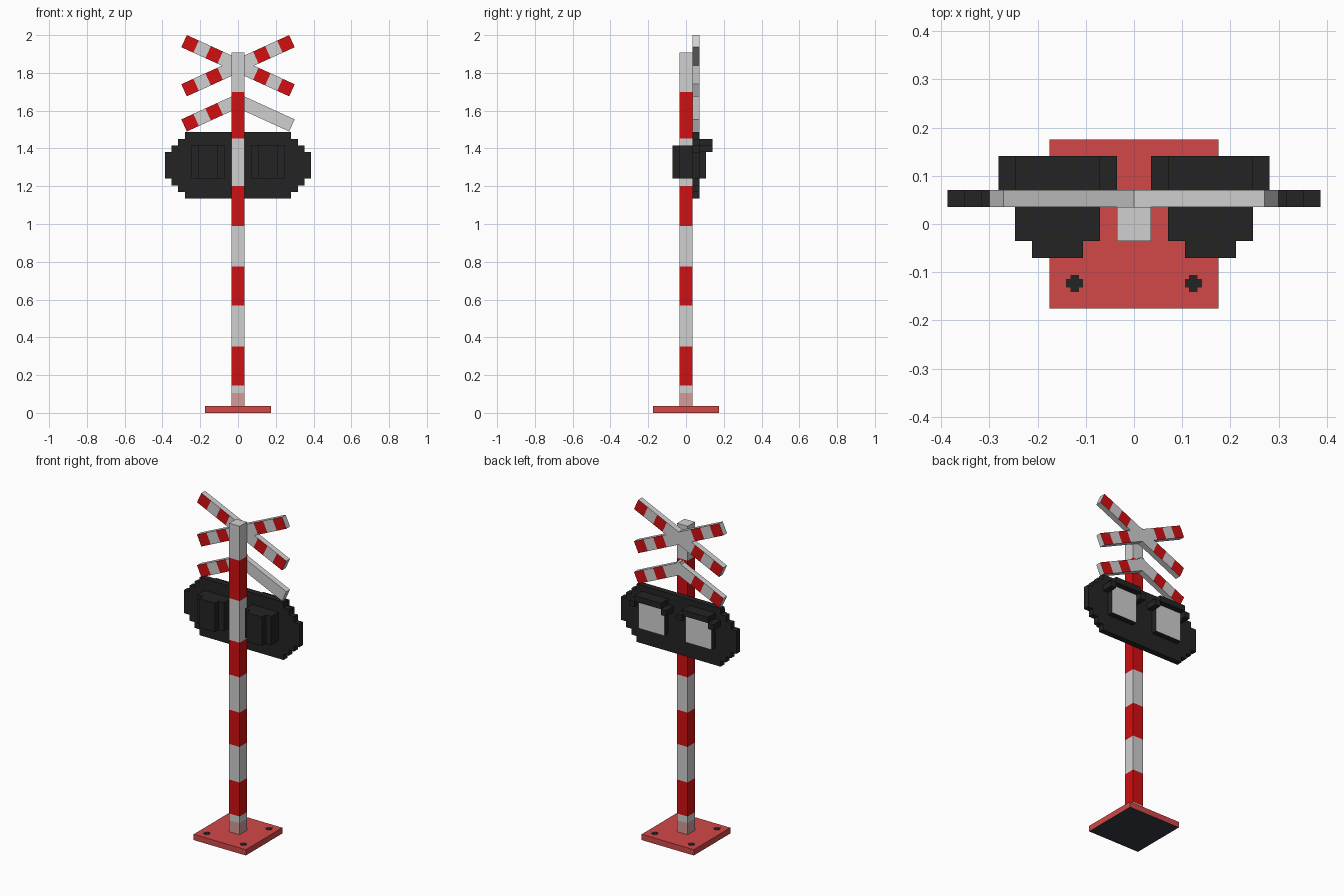
import bpy, bmesh, math
from mathutils import Matrix, Vector

if "Cube" in bpy.data.objects:
    bpy.data.objects.remove(bpy.data.objects["Cube"])


def material(name, rgb):
    lin = [((c / 255 + 0.055) / 1.055) ** 2.4 for c in rgb]
    m = bpy.data.materials.new(name)
    m.diffuse_color = (*lin, 1)
    m.use_nodes = True
    m.node_tree.nodes["Principled BSDF"].inputs["Base Color"].default_value = m.diffuse_color
    return m


WHITE = material("light grey", (208, 208, 208))
RED = material("bright red", (210, 15, 17))
BLACK = material("black", (36, 36, 37))
BASE = material("faded red", (210, 72, 72))
PINK = material("pinkish grey", (213, 155, 153))
SLATE = material("dark slate", (52, 58, 70))

U = 0.0352            # basic grid unit of the blocky design
ANGLE = math.radians(24.5)


def finish(name, bm, mats, rule=None):
    """Turn a bmesh into an object, colouring faces by a rule."""
    bmesh.ops.recalc_face_normals(bm, faces=bm.faces[:])
    bm.normal_update()
    if rule:
        for f in bm.faces:
            f.material_index = rule(f.calc_center_median(), f.normal)
    me = bpy.data.meshes.new(name)
    bm.to_mesh(me)
    bm.free()
    for m in mats:
        me.materials.append(m)
    ob = bpy.data.objects.new(name, me)
    bpy.context.collection.objects.link(ob)
    return ob


def box_bm(lo, hi):
    bm = bmesh.new()
    size = [b - a for a, b in zip(lo, hi)]
    mid = [(a + b) / 2 for a, b in zip(lo, hi)]
    bmesh.ops.create_cube(bm, size=1, matrix=Matrix.Translation(mid) @ Matrix.Diagonal((*size, 1)))
    return bm


def cut(bm, axis, positions):
    """Slice the mesh across an axis so stripes get their own faces."""
    no = Vector((0, 0, 0))
    no[axis] = 1
    for p in positions:
        bmesh.ops.bisect_plane(bm, geom=bm.verts[:] + bm.edges[:] + bm.faces[:],
                               plane_co=no * p, plane_no=no)


def box(name, lo, hi, mats, rule=None):
    return finish(name, box_bm(lo, hi), mats, rule)


# Base plate with dark underside
box("base_plate", (-0.175, -0.175, 0), (0.175, 0.175, U), [BASE, SLATE],
    lambda c, n: 1 if n.z < -0.5 else 0)

# Painted bolt heads in the four corners of the base
for sx in (-1, 1):
    for sy in (-1, 1):
        x, y = sx * 0.123, sy * 0.123
        for tag, hx, hy, h in (("a", 0.0176, 0.0088, 0.002), ("b", 0.0088, 0.0176, 0.0022)):
            box(f"base_bolt_{tag}", (x - hx, y - hy, U - 0.001), (x + hx, y + hy, U + h), [BLACK])

# Striped pole
bands = [0.105, 0.146, 0.352, 0.568, 0.776, 0.99, 1.2, 1.453, 1.698]
bm = box_bm((-U, -U, U), (U, U, 1.907))
cut(bm, 2, bands)


def pole_rule(c, n):
    if c.z < bands[0]:
        return 2
    return sum(c.z > b for b in bands[1:]) % 2


finish("pole", bm, [WHITE, RED, PINK], pole_rule)

# Warning boards: cross on top, chevron below
L = 0.3137
STRIPES = [L - 0.21, L - 0.14, L - 0.07]


def board(name, start, z, angle, front_striped=True, flip=False):
    bm = box_bm((start, U, -U), (L, 2 * U, U))
    cut(bm, 0, STRIPES + [-s for s in STRIPES])

    def rule(c, n):
        if abs(n.y) < 0.5 or (n.y < 0 and not front_striped):
            return 0
        t = abs(c.x)
        return int(t > STRIPES[2] or STRIPES[0] < t < STRIPES[1])

    ob = finish(name, bm, [WHITE, RED], rule)
    turn = Matrix.Rotation(angle, 4, 'Y')
    if flip:
        turn = Matrix.Rotation(math.pi - angle, 4, 'Y')
    ob.data.transform(Matrix.Translation((0, 0, z)) @ turn)
    if flip:   # half turn about Y keeps front and back in place
        ob.data.update()
    return ob


board("cross_board_falling", -L, 1.838, ANGLE)
board("cross_board_rising", -L, 1.838, -ANGLE)
board("chevron_board_right", -0.028, 1.652, ANGLE, front_striped=False)
board("chevron_board_left", -0.028, 1.652, ANGLE, flip=True)

# Stepped black signal panel
ZC = 1.3105
quarter = [(11, 2), (10, 2), (10, 3), (9, 3), (9, 4), (8, 4), (8, 5)]
right = [(x, -z) for x, z in reversed(quarter)] + quarter
outline = right + [(-x, z) for x, z in reversed(right)]
bm = bmesh.new()
face = bm.faces.new([bm.verts.new((x * U, U, ZC + z * U)) for x, z in outline])
ext = bmesh.ops.extrude_face_region(bm, geom=[face])
bmesh.ops.translate(bm, vec=(0, U, 0),
                    verts=[v for v in ext["geom"] if isinstance(v, bmesh.types.BMVert)])
if not face.is_valid or len([f for f in bm.faces if len(f.verts) > 4]) < 2:
    bm.faces.new([v for v in bm.verts if abs(v.co.y - U) < 1e-5])
finish("signal_panel", bm, [BLACK])

# Lamps: housing through the panel with a pale lens at the back, plus stepped hood
Z0, Z1 = ZC - 2 * U, ZC + 3 * U


def mirrored_box(name, s, x0, x1, y0, y1, z0, z1, mats, rule=None):
    a, b = sorted((s * x0, s * x1))
    box(name, (a, y0, z0), (b, y1, z1), mats, rule)


for side, s in (("left", -1), ("right", 1)):
    mirrored_box(f"lamp_housing_{side}", s, 2 * U, 7 * U, -U, 3 * U, Z0, Z1, [BLACK, WHITE],
                 lambda c, n: 1 if n.y > 0.5 else 0)
    mirrored_box(f"lamp_back_{side}", s, 3 * U, 6 * U, -2 * U, -U, Z0, Z1, [BLACK])
    mirrored_box(f"hood_top_{side}", s, 2 * U, 7 * U, 2 * U, 4 * U, Z1, Z1 + U, [BLACK])
    for tag, x in (("inner", 1), ("outer", 7)):
        mirrored_box(f"hood_{tag}_{side}", s, x * U, (x + 1) * U, 2 * U, 4 * U, Z1 - U, Z1, [BLACK])
